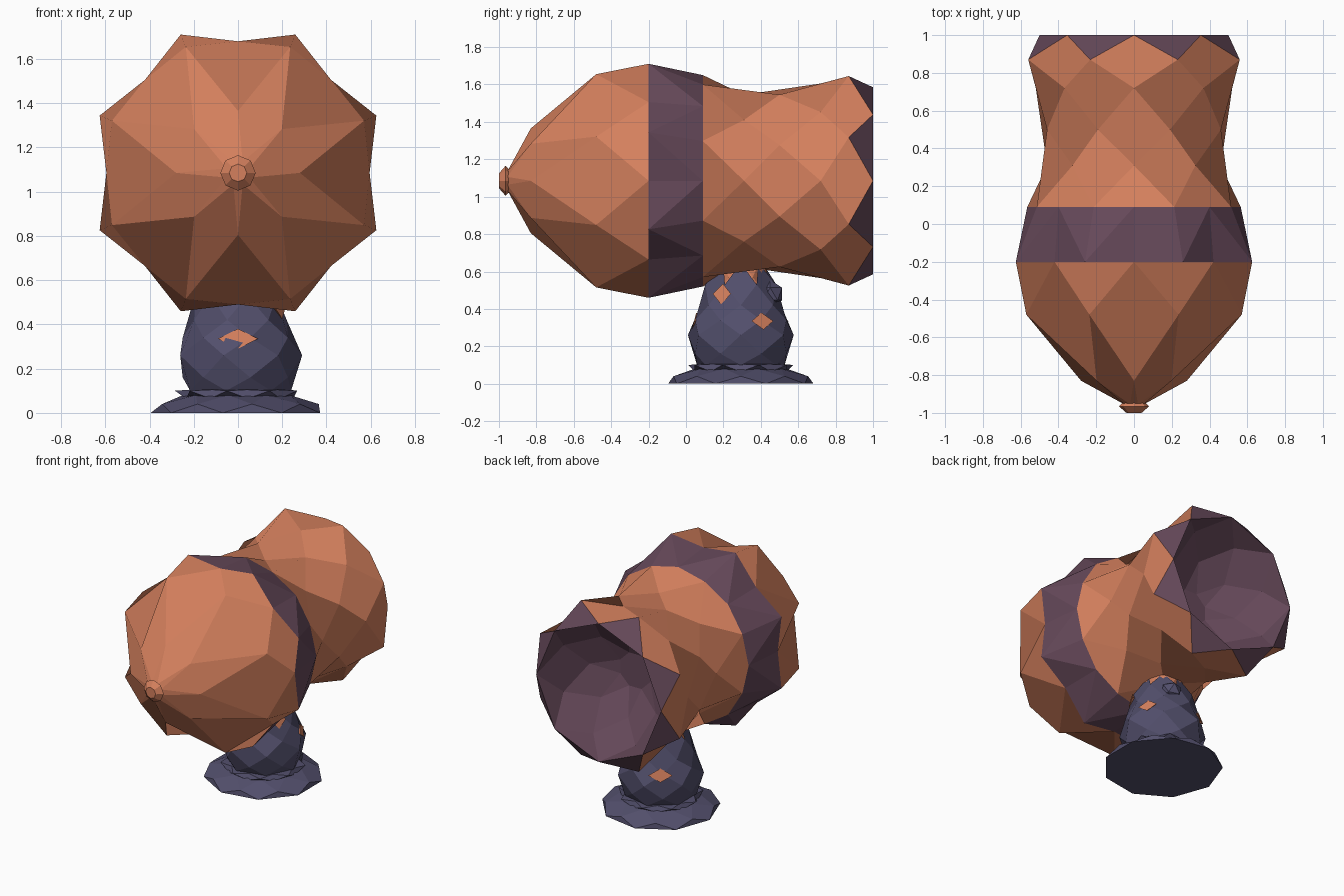
import bpy, bmesh, math
from mathutils import Vector

if "Cube" in bpy.data.objects:
    bpy.data.objects.remove(bpy.data.objects["Cube"])


def material(name, rgb):
    m = bpy.data.materials.new(name)
    m.diffuse_color = (*rgb, 1)
    m.use_nodes = True
    m.node_tree.nodes["Principled BSDF"].inputs["Base Color"].default_value = m.diffuse_color
    return m


ORANGE = material("copper_orange", (0.66, 0.215, 0.11))
PURPLE = material("dark_plum", (0.13, 0.065, 0.10))
BLUE = material("slate_blue", (0.085, 0.078, 0.15))
BODY_Z, STEM_Y = 1.085, 0.293


def place(axis, t, r, a):
    if axis == 'Y':
        return Vector((r * math.sin(a), t, BODY_Z + r * math.cos(a)))
    return Vector((r * math.cos(a), STEM_Y + r * math.sin(a), t))


def finish(name, bm, mats, flip=False):
    bmesh.ops.recalc_face_normals(bm, faces=bm.faces)
    if flip:
        bmesh.ops.reverse_faces(bm, faces=bm.faces)
    me = bpy.data.meshes.new(name)
    bm.to_mesh(me)
    bm.free()
    for m in mats:
        me.materials.append(m)
    ob = bpy.data.objects.new(name, me)
    bpy.context.collection.objects.link(ob)
    return ob


def diamond_shell(name, axis, rings, odd, mats, n=8, start=None, end=None, flip=False):
    """Rings (position, radius), each turned half a step, joined by diamonds.
    start / end: None (zigzag), 'tri' (straight edge) or 'cap' (closed)."""
    bm = bmesh.new()
    rows, m = [], 2 * n
    for i, (t, r) in enumerate(rings):
        p = (i + odd) % 2
        rows.append({s: bm.verts.new(place(axis, t, r, math.pi * s / n))
                     for s in range(p, m, 2)})
    for a, b, c in zip(rows, rows[1:], rows[2:]):
        for s in a:
            bm.faces.new((a[s], b[(s + 1) % m], c[s], b[(s - 1) % m]))
    for mode, e, f, idx in ((start, rows[0], rows[1], 0),
                            (end, rows[-1], rows[-2], len(mats) - 1)):
        if mode:
            for s in f:
                bm.faces.new((f[s], e[(s + 1) % m], e[(s - 1) % m])).material_index = idx
        if mode == 'cap':
            bm.faces.new(list(e.values())).material_index = idx
    return finish(name, bm, mats, flip)


def loft(axis, rings, n, zigzag=False):
    """Straight rings; a radius pair alternates round the ring. zigzag splits the quads."""
    bm = bmesh.new()
    rows = [[bm.verts.new(place(axis, t, rr[s % len(rr)], 2 * math.pi * s / n))
             for s in range(n)] for t, rr in rings]
    for a, b in zip(rows, rows[1:]):
        for s in range(n):
            k = (s + 1) % n
            if not zigzag:
                bm.faces.new((a[s], a[k], b[k], b[s]))
            elif s % 2:
                bm.faces.new((a[s], a[k], b[k]))
                bm.faces.new((a[s], b[k], b[s]))
            else:
                bm.faces.new((a[s], a[k], b[s]))
                bm.faces.new((a[k], b[k], b[s]))
    return bm, rows


# nose half of the body
diamond_shell("nose_shell", 'Y',
              [(-0.955, 0.055), (-0.83, 0.28), (-0.48, 0.617), (-0.2, 0.595), (-0.2, 0.677)],
              1, [ORANGE], start='tri')

# small knob at the tip
bm, rows = loft('Y', [(-0.94, [0.055]), (-0.965, [0.08]), (-1.0, [0.04])], 8)
bm.faces.new(rows[0])
bm.faces.new(rows[-1])
finish("tip_knob", bm, [ORANGE])

# dark band round the middle
bm, rows = loft('Y', [(-0.2, [0.595, 0.677]), (0.09, [0.565, 0.557])], 16, zigzag=True)
finish("middle_band", bm, [PURPLE])

# waisted rear half with dark triangles at the rim
diamond_shell("rear_shell", 'Y',
              [(0.09, 0.565), (0.09, 0.557), (0.31, 0.46), (0.5, 0.498),
               (0.72, 0.52), (0.87, 0.606), (1.0, 0.5)],
              0, [ORANGE, PURPLE], end='tri')

# deep hollow bowl in the rear opening
diamond_shell("rear_bowl", 'Y', [(1.0, 0.5), (0.82, 0.44), (0.66, 0.31), (0.58, 0.13)],
              0, [PURPLE], start='tri', end='cap', flip=True)

# foot: flared disc and lip
diamond_shell("foot_disc", 'Z', [(0.0, 0.395), (0.04, 0.365), (0.08, 0.25)],
              1, [BLUE], n=9, start='cap', end='cap')
diamond_shell("foot_lip", 'Z', [(0.065, 0.25), (0.1, 0.285), (0.105, 0.23)],
              0, [BLUE], n=9, start='cap', end='cap')

# scaled stem with jagged top, and the inner neck showing above it
diamond_shell("stem", 'Z',
              [(0.1, 0.24), (0.16, 0.25), (0.26, 0.29), (0.34, 0.25), (0.42, 0.22),
               (0.53, 0.195), (0.645, 0.12)],
              0, [BLUE], n=7, start='cap')
diamond_shell("inner_neck", 'Z', [(0.4, 0.16), (0.48, 0.165), (0.57, 0.15), (0.66, 0.13)],
              1, [ORANGE], n=7, start='cap', end='cap')

# orange diamond inlays on the stem: angle, height, radius, half width, half height
for i, (deg, z, r, w, h) in enumerate([(-90, 0.335, 0.25, 0.09, 0.045),
                                       (27, 0.335, 0.255, 0.065, 0.045),
                                       (-28, 0.48, 0.215, 0.055, 0.055),
                                       (125, 0.335, 0.255, 0.08, 0.045)]):
    a = math.radians(deg)
    out, side = Vector((math.cos(a), math.sin(a), 0)), Vector((-math.sin(a), math.cos(a), 0))
    c = Vector((0, STEM_Y, z)) + out * r
    up = Vector((0, 0, h)) - out * 0.012
    bm = bmesh.new()
    rim = [bm.verts.new(c + d) for d in (side * w, up, -side * w, -up)]
    back = bm.verts.new(c - out * 0.06)
    bm.faces.new(rim)
    for k in range(4):
        bm.faces.new((rim[k], rim[(k + 1) % 4], back))
    finish(f"stem_inlay_{i + 1}", bm, [ORANGE])

# faceted bump on the back of the stem
bm = bmesh.new()
bmesh.ops.create_icosphere(bm, subdivisions=1, radius=0.075)
bmesh.ops.translate(bm, verts=bm.verts, vec=(0.06, 0.45, 0.48))
finish("stem_bump", bm, [BLUE])
